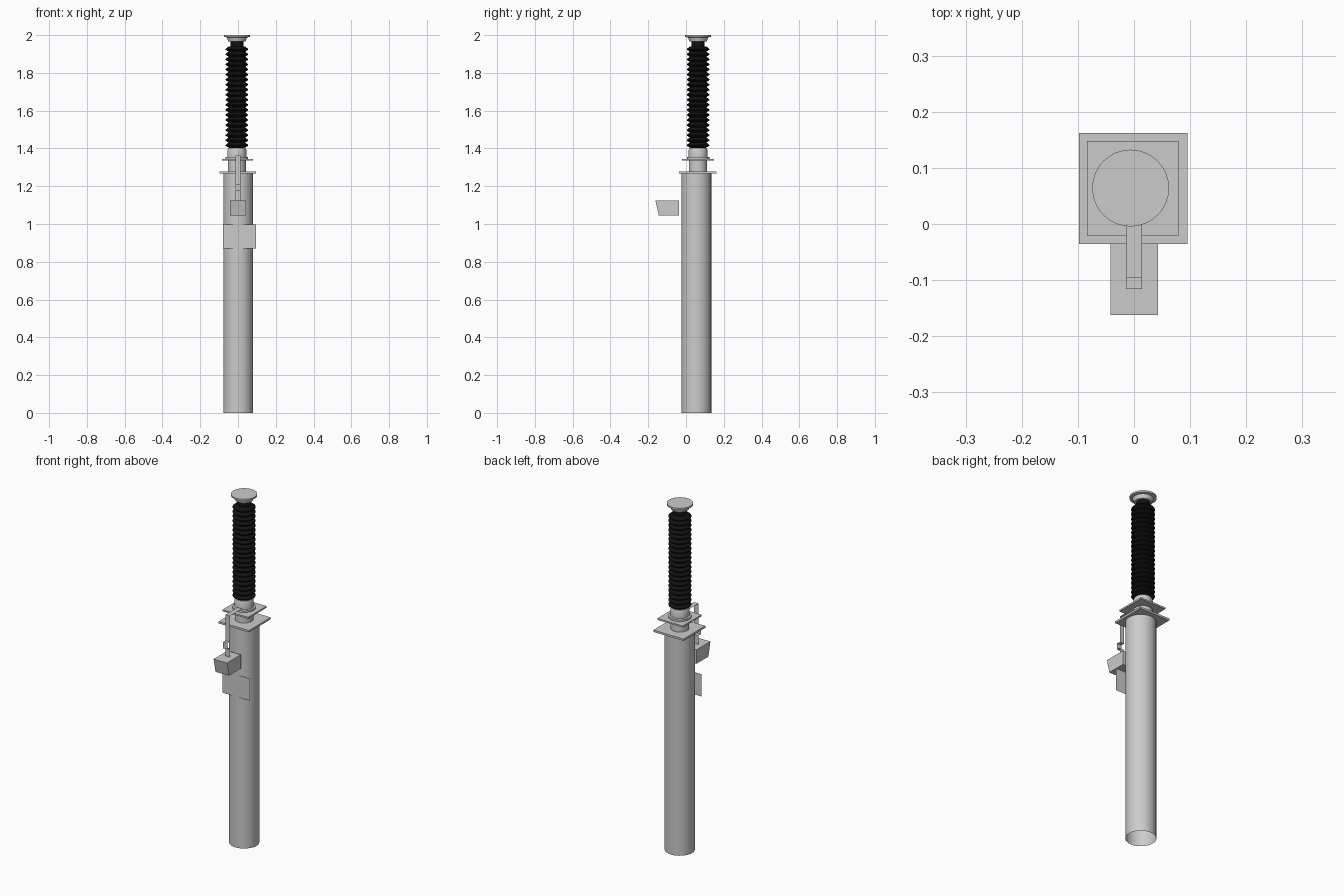
import bpy, bmesh, math

if "Cube" in bpy.data.objects:
    bpy.data.objects.remove(bpy.data.objects["Cube"])

INS = (-0.006, 0.064)    # axis of the insulator
POST = (0.001, 0.055)    # axis of the post


def make(name, verts, faces, smooth=False, mat=None):
    me = bpy.data.meshes.new(name)
    me.from_pydata(verts, [], faces)
    bm = bmesh.new()
    bm.from_mesh(me)
    bmesh.ops.recalc_face_normals(bm, faces=bm.faces)
    bm.to_mesh(me)
    bm.free()
    ob = bpy.data.objects.new(name, me)
    bpy.context.collection.objects.link(ob)
    if mat:
        me.materials.append(mat)
    if smooth:
        bpy.ops.object.select_all(action='DESELECT')
        ob.select_set(True)
        bpy.context.view_layer.objects.active = ob
        bpy.ops.object.shade_smooth_by_angle(angle=math.radians(30))
    return ob


def lathe(name, centre, profile, n=32, caps=True, mat=None):
    """Revolve (radius, z) points about a vertical axis."""
    verts = [(centre[0] + r * math.cos(2 * math.pi * i / n),
              centre[1] + r * math.sin(2 * math.pi * i / n), z)
             for r, z in profile for i in range(n)]
    faces = [(k * n + i, k * n + (i + 1) % n, (k + 1) * n + (i + 1) % n, (k + 1) * n + i)
             for k in range(len(profile) - 1) for i in range(n)]
    if caps:
        faces += [tuple(range(n)), tuple(range((len(profile) - 1) * n, len(profile) * n))]
    return make(name, verts, faces, True, mat)


def extrude_x(name, x0, x1, profile, closed=True):
    """Sweep (y, z) points across x; open profiles become sheet metal."""
    n = len(profile)
    verts = [(x, y, z) for x in (x0, x1) for y, z in profile]
    faces = [(i, (i + 1) % n, n + (i + 1) % n, n + i) for i in range(n if closed else n - 1)]
    if closed:
        faces += [tuple(range(n)), tuple(range(n, 2 * n))]
    return make(name, verts, faces)


def plate(name, x0, x1, y0, y1, z0, z1):
    return extrude_x(name, x0, x1, [(y0, z0), (y1, z0), (y1, z1), (y0, z1)])


black = bpy.data.materials.new("black_rubber")
black.diffuse_color = (0.006, 0.006, 0.006, 1)
black.use_nodes = True
black.node_tree.nodes["Principled BSDF"].inputs["Base Color"].default_value = black.diffuse_color

# Hollow post and the two square plates on top
lathe("post", POST, [(0.079, 0), (0.079, 1.267)], caps=False)
plate("post_top_plate", -0.098, 0.095, -0.036, 0.162, 1.267, 1.278)
plate("upper_plate", -0.084, 0.079, -0.021, 0.148, 1.335, 1.344)

# Metal base of the insulator
lathe("lower_neck", INS, [(0.048, 1.278), (0.048, 1.335)])
lathe("base_fitting", INS, [(0.06, 1.344), (0.06, 1.354), (0.05, 1.356), (0.05, 1.39), (0.045, 1.402)])

# Ribbed insulator
sheds, z0, z1 = 20, 1.405, 1.94
pitch = (z1 - z0) / sheds
ribs = [(0.036, 1.402)]
for k in range(sheds):
    z = z0 + k * pitch
    ribs += [(0.045, z), (0.06, z + 0.35 * pitch), (0.06, z + 0.5 * pitch), (0.045, z + 0.95 * pitch)]
ribs += [(0.035, z1), (0.035, 1.968)]
lathe("insulator", INS, ribs, mat=black)

# Flared terminal cap
lathe("top_cap", INS, [(0.046, 1.966), (0.053, 1.988), (0.0685, 1.99), (0.0685, 2.0)])

# Bent strap carrying the box
extrude_x("strap", -0.014, 0.014,
          [(0.02, 1.362), (-0.095, 1.362), (-0.095, 1.213), (-0.116, 1.213),
           (-0.116, 1.177), (-0.095, 1.177), (-0.095, 1.12)], closed=False)

# Instrument box with slanted front
extrude_x("instrument_box", -0.042, 0.043,
          [(-0.162, 1.125), (-0.036, 1.125), (-0.036, 1.045), (-0.144, 1.045)])

# Flat sign sheet on the front of the post
extrude_x("sign_plate", -0.08, 0.095, [(-0.027, 0.87), (-0.027, 0.998)], closed=False)
